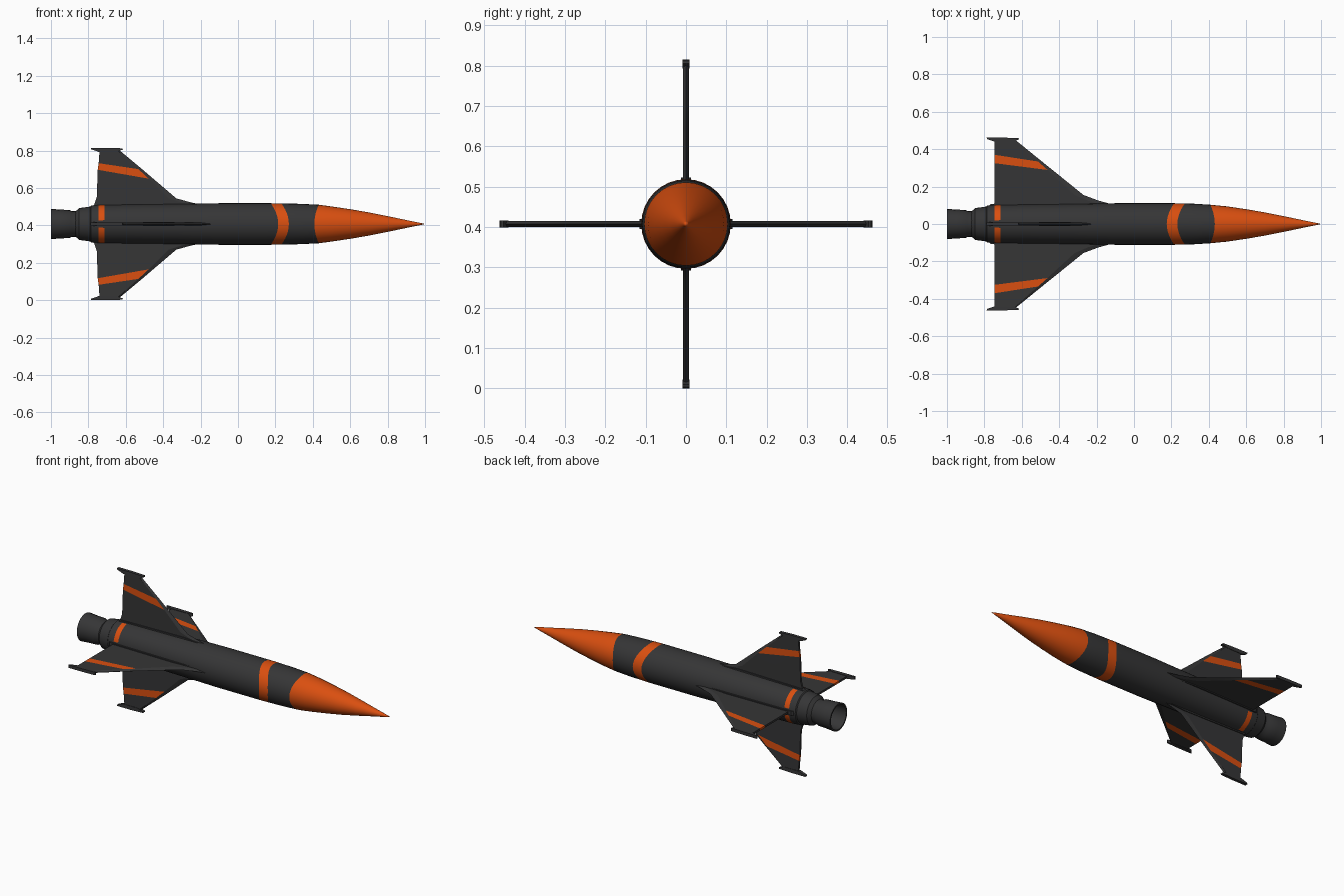
import bpy, bmesh, math
from mathutils import Vector

if "Cube" in bpy.data.objects:
    bpy.data.objects.remove(bpy.data.objects["Cube"])

ZC = 0.4075  # height of the body axis


def material(name, rgb):
    m = bpy.data.materials.new(name)
    m.diffuse_color = (*rgb, 1)
    m.use_nodes = True
    m.node_tree.nodes["Principled BSDF"].inputs["Base Color"].default_value = m.diffuse_color
    return m


DARK = material("charcoal", (0.036, 0.036, 0.037))
ORANGE = material("orange", (0.70, 0.078, 0.005))


def finish(bm, name, angle=30):
    bmesh.ops.remove_doubles(bm, verts=bm.verts, dist=1e-5)
    bmesh.ops.recalc_face_normals(bm, faces=bm.faces)
    me = bpy.data.meshes.new(name)
    bm.to_mesh(me)
    bm.free()
    ob = bpy.data.objects.new(name, me)
    bpy.context.collection.objects.link(ob)
    me.materials.append(DARK)
    me.materials.append(ORANGE)
    bpy.ops.object.select_all(action='DESELECT')
    ob.select_set(True)
    bpy.context.view_layer.objects.active = ob
    bpy.ops.object.shade_smooth_by_angle(angle=math.radians(angle))
    return ob


def lathe(name, rows, n, paint=lambda i, k: 0):
    """Spin rows of (x, radius, wobble) round the body axis."""
    bm = bmesh.new()
    rings = []
    for x, r, w in rows:
        ring = []
        for k in range(n):
            a = 2 * math.pi * k / n
            ring.append(bm.verts.new((x + w * math.cos(2 * a),
                                      r * math.cos(a), ZC + r * math.sin(a))))
        rings.append(ring)
    for i in range(len(rings) - 1):
        for k in range(n):
            j = (k + 1) % n
            f = bm.faces.new((rings[i][k], rings[i][j], rings[i + 1][j], rings[i + 1][k]))
            f.material_index = paint(i, k)
    return finish(bm, name)


# Fuselage with painted tail band, mid band and nose cone
body = [(-0.87, 0, 0), (-0.87, 0.066, 0), (-0.85, 0.085, 0), (-0.79, 0.093, 0),
        (-0.785, 0.099, 0), (-0.745, 0.102, 0), (-0.715, 0.103, 0),
        (-0.55, 0.105, 0), (-0.3, 0.108, 0), (-0.1, 0.111, 0), (0.1, 0.111, 0),
        (0.195, 0.111, 0.02), (0.252, 0.110, 0.02), (0.33, 0.108, 0),
        (0.42, 0.103, -0.012), (0.5, 0.094, 0), (0.6, 0.079, 0), (0.7, 0.062, 0),
        (0.8, 0.042, 0), (0.9, 0.021, 0), (0.97, 0.007, 0), (1.0, 0, 0)]


def paint_body(i, k):
    if i == 5:                       # tail band, broken beside the fins
        return int(k % 8 not in (0, 7))
    return int(i == 11 or i >= 14)   # mid band and nose


lathe("fuselage", body, 32, paint_body)

# Hollow engine nozzle
lathe("nozzle", [(-0.85, 0, 0), (-0.85, 0.067, 0), (-0.89, 0.070, 0), (-0.90, 0.075, 0),
                 (-0.95, 0.077, 0), (-1.0, 0.081, 0), (-1.0, 0.072, 0),
                 (-0.92, 0.064, 0), (-0.88, 0.055, 0), (-0.88, 0, 0)], 20)


def prism(bm, outline, half, place):
    """Flat plate of given half thickness from an (x, radius) outline."""
    sides = [[bm.verts.new(place(x, r, s * half)) for x, r in outline] for s in (-1, 1)]
    bm.faces.new(sides[0])
    bm.faces.new(sides[1][::-1])
    for k in range(len(outline)):
        j = (k + 1) % len(outline)
        bm.faces.new((sides[0][k], sides[0][j], sides[1][j], sides[1][k]))


# Fin chords: leading x, leading radius, trailing x, trailing radius
SIDE = [(-0.08, 0.095, -0.745, 0.085), (-0.19, 0.125, -0.745, 0.12),
        (-0.27, 0.155, -0.745, 0.16), (-0.431, 0.285, -0.745, 0.325),
        (-0.487, 0.33, -0.745, 0.37), (-0.63, 0.446, -0.745, 0.448)]
UPRIGHT = [(-0.15, 0.095, -0.775, 0.085), (-0.25, 0.115, -0.765, 0.115),
           (-0.33, 0.137, -0.755, 0.145), (-0.447, 0.237, -0.75, 0.29),
           (-0.509, 0.29, -0.745, 0.325), (-0.63, 0.391, -0.74, 0.393)]


def fin(name, chords, tip, angle):
    out = Vector((0, math.cos(angle), math.sin(angle)))
    side = Vector((0, -math.sin(angle), math.cos(angle)))

    def place(x, r, t):
        return Vector((x, 0, ZC)) + out * r + side * t

    # Blade with a bevelled leading edge; the fourth strip is the stripe
    bm = bmesh.new()
    loops = []
    for xl, rl, xt, rt in chords:
        xm, rm = xl + 0.1 * (xt - xl), rl + 0.1 * (rt - rl)
        pts = [(xl, rl, 0), (xm, rm, 0.007), (xt, rt, 0.006),
               (xt, rt, -0.006), (xm, rm, -0.007)]
        loops.append([bm.verts.new(place(*p)) for p in pts])
    for i in range(len(loops) - 1):
        for k in range(5):
            j = (k + 1) % 5
            f = bm.faces.new((loops[i][k], loops[i][j], loops[i + 1][j], loops[i + 1][k]))
            f.material_index = int(i == 3 and k in (1, 2, 3))
    bm.faces.new(loops[0])
    bm.faces.new(loops[-1])
    finish(bm, name, 15)

    # Swept tip plate
    bm = bmesh.new()
    prism(bm, [(-0.788, tip), (-0.785, tip - 0.008), (-0.745, tip - 0.022),
               (-0.65, tip - 0.022), (-0.615, tip - 0.010), (-0.617, tip - 0.003),
               (-0.70, tip)], 0.009, place)
    finish(bm, name + "_tip", 15)

    # Low fairing along the fin root
    bm = bmesh.new()
    prism(bm, [(-0.785, 0.09), (-0.765, 0.108), (-0.35, 0.115), (-0.2, 0.105)],
          0.012, place)
    finish(bm, name + "_root_fairing", 15)


for name, chords, tip, angle in (("left_fin", SIDE, 0.462, 0),
                                 ("top_fin", UPRIGHT, 0.4075, math.pi / 2),
                                 ("right_fin", SIDE, 0.462, math.pi),
                                 ("bottom_fin", UPRIGHT, 0.4075, -math.pi / 2)):
    fin(name, chords, tip, angle)
